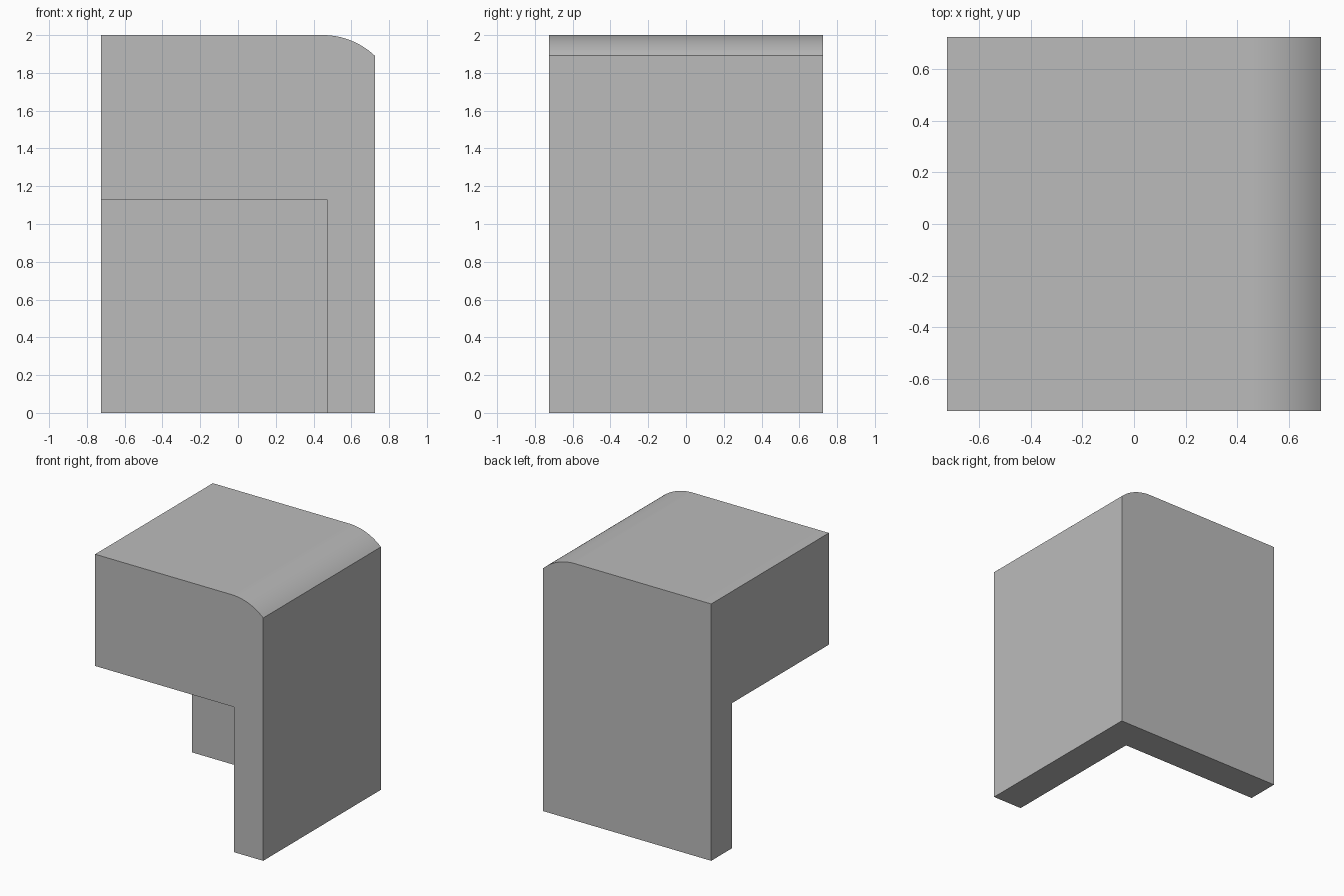
import bpy
import math

cube = bpy.data.objects.get("Cube")
if cube:
    bpy.data.objects.remove(cube, do_unlink=True)

HALF = 0.724       # half width and half depth
HEIGHT = 2.0
INNER = 0.471      # inner faces of the two walls
SOFFIT = 1.13      # underside of the overhang
ARC_START = 0.45   # where the rounded edge leaves the flat top
DROP = 0.109       # how far the rounded edge falls

grey = bpy.data.materials.new("plain grey")
grey.use_nodes = True
colour = (0.5, 0.5, 0.5, 1)
grey.diffuse_color = colour
grey.node_tree.nodes["Principled BSDF"].inputs["Base Color"].default_value = colour


def prism(name, profile, y0, y1):
    """Extrude an x-z profile along y."""
    n = len(profile)
    verts = [(x, y, z) for y in (y0, y1) for x, z in profile]
    faces = [list(range(n)), list(range(2 * n - 1, n - 1, -1))]
    faces += [[i, i + n, (i + 1) % n + n, (i + 1) % n] for i in range(n)]
    mesh = bpy.data.meshes.new(name)
    mesh.from_pydata(verts, [], faces)
    mesh.materials.append(grey)
    ob = bpy.data.objects.new(name, mesh)
    bpy.context.collection.objects.link(ob)
    return ob


# Block with one rounded top edge
run = HALF - ARC_START
radius = (run ** 2 + DROP ** 2) / (2 * DROP)
sweep = math.asin(run / radius)
steps = 16
arc = [(ARC_START + radius * math.sin(sweep * i / steps),
        HEIGHT - radius + radius * math.cos(sweep * i / steps))
       for i in range(steps, -1, -1)]
block = prism("corner_block", [(-HALF, 0), (HALF, 0)] + arc + [(-HALF, HEIGHT)],
              -HALF, HALF)

# Open the front corner, leaving two walls under the overhang
cutter = prism("corner_cutter", [(-1, -1), (INNER, -1), (INNER, SOFFIT), (-1, SOFFIT)],
               -1, INNER)
cutter.hide_render = True
cut = block.modifiers.new("corner opening", 'BOOLEAN')
cut.operation = 'DIFFERENCE'
cut.solver = 'EXACT'
cut.object = cutter

bpy.ops.object.select_all(action='DESELECT')
block.select_set(True)
bpy.context.view_layer.objects.active = block
bpy.ops.object.modifier_apply(modifier=cut.name)
bpy.data.objects.remove(cutter, do_unlink=True)
bpy.ops.object.shade_smooth_by_angle(angle=math.radians(30))
